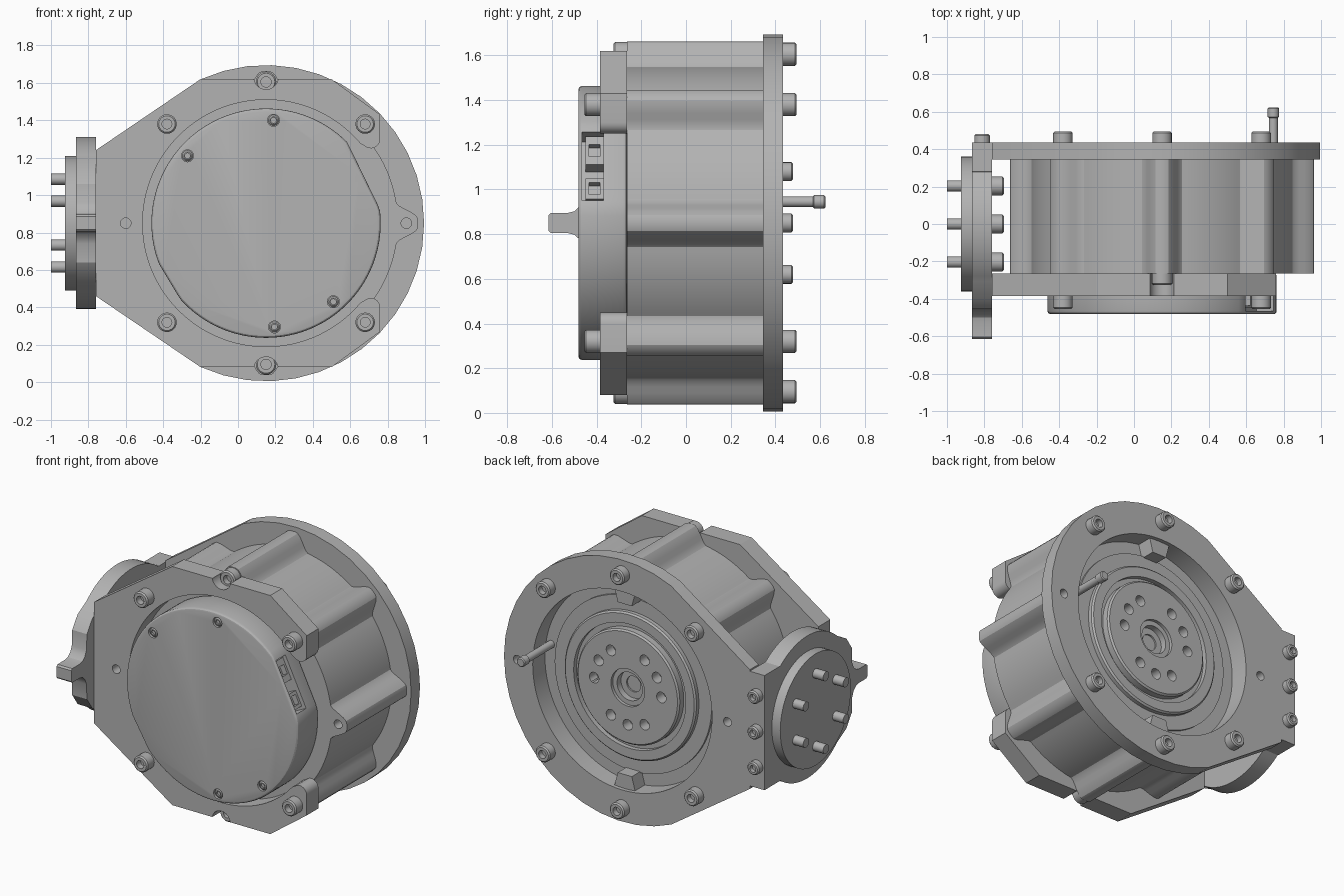
import bpy, bmesh
from math import sin, cos, radians, pi
from mathutils import Vector, Matrix

cube = bpy.data.objects.get("Cube")
if cube:
    bpy.data.objects.remove(cube)

grey = bpy.data.materials.new("machined_grey")
grey.use_nodes = True
COLOUR = (0.45, 0.45, 0.45, 1)
grey.diffuse_color = COLOUR
grey.node_tree.nodes["Principled BSDF"].inputs["Base Color"].default_value = COLOUR

CX, CZ = 0.15, 0.85          # motor axis, parallel to y
FRONT, BACK = Vector((0, -1, 0)), Vector((0, 1, 0))
LEFT, RIGHT = Vector((1, 0, 0)), Vector((-1, 0, 0))
parts = []


def finish(name, bm):
    bmesh.ops.recalc_face_normals(bm, faces=bm.faces)
    mesh = bpy.data.meshes.new(name)
    bm.to_mesh(mesh)
    bm.free()
    mesh.materials.append(grey)
    obj = bpy.data.objects.new(name, mesh)
    bpy.context.collection.objects.link(obj)
    parts.append(obj)
    return obj


def prism(name, outline, a, b, axis="y"):
    """Extrude an (x, z) outline along y, or a (y, z) outline along x."""
    place = (lambda u, v: (u, a, v)) if axis == "y" else (lambda u, v: (a, u, v))
    shift = (0, b - a, 0) if axis == "y" else (b - a, 0, 0)
    bm = bmesh.new()
    face = bm.faces.new([bm.verts.new(place(u, v)) for u, v in outline])
    ext = bmesh.ops.extrude_face_region(bm, geom=[face], use_keep_orig=True)
    moved = [g for g in ext["geom"] if isinstance(g, bmesh.types.BMVert)]
    bmesh.ops.translate(bm, verts=moved, vec=shift)
    return finish(name, bm)


def lathe(name, profile, origin, direction, steps=24):
    """Spin a (radius, height) profile about an axis."""
    bm = bmesh.new()
    verts = [bm.verts.new((r, 0, h)) for r, h in profile]
    edges = [bm.edges.new(p) for p in zip(verts, verts[1:])]
    bmesh.ops.spin(bm, geom=verts + edges, cent=(0, 0, 0), axis=(0, 0, 1),
                   angle=2 * pi, steps=steps)
    bmesh.ops.remove_doubles(bm, verts=bm.verts, dist=1e-5)
    turn = Vector((0, 0, 1)).rotation_difference(direction).to_matrix().to_4x4()
    bm.transform(Matrix.Translation(origin) @ turn)
    return finish(name, bm)


def rod(name, r, length, origin, direction, steps=24):
    return lathe(name, [(0, 0), (r, 0), (r, length), (0, length)], origin, direction, steps)


def screw(name, r, h, origin, direction):
    s = r * 0.5
    lathe(name, [(0, h * 0.4), (s, h * 0.4), (s, h), (r - 0.008, h), (r, h - 0.008),
                 (r, 0), (0, 0)], origin, direction)


def arc(r, start, end, n, cx=CX, cz=CZ):
    angles = [radians(start + (end - start) * i / n) for i in range(n + 1)]
    return [(cx + r * cos(t), cz + r * sin(t)) for t in angles]


def cut(obj, *cutters):
    for c in cutters:
        c.hide_render = True
        mod = obj.modifiers.new("cut", "BOOLEAN")
        mod.operation, mod.solver, mod.object = "DIFFERENCE", "EXACT", c
        with bpy.context.temp_override(object=obj, active_object=obj):
            bpy.ops.object.modifier_apply(modifier=mod.name)
        parts.remove(c)
        bpy.data.objects.remove(c)


def hole(r, x, z, y0, y1, steps=24):
    return rod("cutter", r, y1 - y0, (x, y0, z), BACK, steps)


# Housing with eight blended screw lobes
def housing_radius(deg):
    d = abs((deg + 22.5) % 45 - 22.5)
    t = min(max((d - 1.5) / 7.5, 0), 1)
    return 0.705 + 0.108 * (1 - t * t * (3 - 2 * t))


outline = [(CX + housing_radius(a) * cos(radians(a)), CZ + housing_radius(a) * sin(radians(a)))
           for a in [i * 1.25 for i in range(288)]]
housing = prism("motor_housing", outline, -0.265, 0.345)
cut(housing, hole(0.64, CX, CZ, 0.31, 0.5, 96), hole(0.028, 0.9, CZ, -0.4, -0.15))

# Back plate: round with straight sides running to the side flange
back = prism("back_plate", [(-0.76, 1.23)] + arc(0.845, 114.4, -114.4, 26) + [(-0.76, 0.46)],
             0.345, 0.435)
cut(back, hole(0.64, CX, CZ, 0.2, 0.6, 96), hole(0.028, 0.9, CZ, 0.2, 0.6),
    hole(0.028, -0.6, CZ, 0.2, 0.6))
for side in (1, -1):
    tab = [(-0.08, 0.66), (-0.05, 0.55), (0.05, 0.55), (0.08, 0.66)]
    prism("back_tab", [(CX + u, CZ + side * v) for u, v in tab], 0.31, 0.41)

# Front plate: open ring with two ears on one side
lower = [(-0.76, 0.46), (-0.2, 0.08), (0.5, 0.08), (0.76, 0.27)]
lower += arc(0.05, 0, 135, 8, 0.71, 0.40)
upper = [(x, 2 * CZ - z) for x, z in reversed(lower)]
plate = prism("front_plate", lower + arc(0.66, -40, -320, 80) + upper, -0.385, -0.265)
cut(plate, hole(0.028, -0.6, CZ, -0.5, -0.1), hole(0.065, CX, 1.63, -0.5, -0.1),
    hole(0.065, CX, 0.07, -0.5, -0.1))

# Front cover with flats and a rounded front rim
SLOT = radians(26)


def cover_outline(shrink):
    pts = []
    for i in range(120):
        t = radians(i * 3)
        r = 0.613
        for dist, phi in ((0.58, SLOT), (0.603, radians(211))):
            c = cos(t - phi)
            if c > 0.5:
                r = min(r, dist / c)
        pts.append((CX + (r - shrink) * cos(t), CZ + (r - shrink) * sin(t)))
    return pts


cover = prism("front_cover", cover_outline(0), -0.265, -0.482)
bevel = cover.modifiers.new("rim", "BEVEL")
bevel.width, bevel.segments, bevel.limit_method = 0.018, 3, "ANGLE"
bevel.angle_limit = radians(50)
with bpy.context.temp_override(object=cover, active_object=cover):
    bpy.ops.object.modifier_apply(modifier="rim")


def slot_box(name, d0, d1, s0, s1, y0, y1):
    """Box placed by distance from the axis and offset along the slot."""
    pts = [(d0, s0), (d1, s0), (d1, s1), (d0, s1)]
    return prism(name, [(CX + d * cos(SLOT) - s * sin(SLOT), CZ + d * sin(SLOT) + s * cos(SLOT))
                        for d, s in pts], y0, y1)


cover_screws = [(0.19, 1.40), (-0.27, 1.21), (0.51, 0.43), (0.195, 0.295)]
cut(cover, slot_box("cutter", 0.48, 0.75, -0.17, 0.17, -0.465, -0.37),
    *[hole(0.032, x, z, -0.6, -0.465) for x, z in cover_screws])
for x, z in cover_screws:
    screw("cover_screw", 0.028, 0.018, (x, -0.462, z), FRONT)
for s0, s1 in ((-0.15, -0.05), (0.02, 0.16)):
    connector = slot_box("connector", 0.47, 0.555, s0, s1, -0.45, -0.365)
    mid = (s0 + s1) / 2
    cut(connector, slot_box("cutter", 0.52, 0.6, mid - 0.03, mid + 0.03, -0.435, -0.385))

# Output rotor seen through the back opening
rotor = lathe("output_rotor", [
    (0, 0.27), (0.05, 0.27), (0.05, 0.32), (0.09, 0.32), (0.09, 0.36), (0.12, 0.36),
    (0.12, 0.38), (0.355, 0.38), (0.365, 0.37), (0.365, 0.33), (0.40, 0.33), (0.40, 0.36),
    (0.46, 0.36), (0.47, 0.35), (0.47, 0.325), (0.56, 0.325), (0.56, 0.2), (0, 0.2)],
    (CX, 0, CZ), BACK, 96)
for group in (30, 150, 270):
    for step in (-30, 0, 30):
        t = radians(group + step)
        cut(rotor, hole(0.034, CX + 0.24 * cos(t), CZ + 0.24 * sin(t), 0.31, 0.5))

# Locating pin at the back
lathe("locating_pin", [(0, 0), (0.024, 0), (0.024, 0.26), (0.03, 0.265), (0.03, 0.31),
                       (0.024, 0.316), (0, 0.316)], (0.745, 0.308, 0.945), BACK)

# Housing screws, front and back
for sx in (-0.53, 0.53):
    for sz in (-0.53, 0.53):
        screw("front_screw", 0.052, 0.07, (CX + sx, -0.385, CZ + sz), FRONT)
        screw("back_screw", 0.052, 0.06, (CX + sx, 0.435, CZ + sz), BACK)
for sz in (-0.755, 0.755):
    screw("rim_screw", 0.055, 0.06, (CX, -0.265, CZ + sz), FRONT)
    screw("back_screw", 0.052, 0.06, (CX, 0.435, CZ + sz), BACK)

# Side flange: round plate with a pointer arm in front and a straight tail at the back
half = [(0.435, 0.37), (0.28, 0.37)] + arc(0.46, 53, 132, 16, 0, 0)
half += [(-0.40, 0.29), (-0.455, 0.21), (-0.46, 0.11), (-0.475, 0.075), (-0.50, 0.052),
         (-0.53, 0.045), (-0.605, 0.045), (-0.615, 0.035)]
full = half + [(y, -z) for y, z in reversed(half)]
prism("side_flange", [(y, CZ + z) for y, z in full], -0.865, -0.76, "x")
rod("side_disc", 0.36, 0.06, (-0.865, 0, CZ), RIGHT, 64)
for i in range(6):
    t = radians(30 + 60 * i)
    y, z = 0.235 * cos(t), CZ + 0.235 * sin(t)
    rod("side_pin", 0.03, 0.075, (-0.925, y, z), RIGHT)
    screw("flange_screw", 0.05, 0.065, (-0.76, y, z), LEFT)
for dz in (-0.23, 0, 0.23):
    screw("tail_screw", 0.042, 0.045, (-0.812, 0.435, CZ + dz), BACK)

# Smooth curved walls, keep edges crisp
bpy.ops.object.select_all(action="DESELECT")
for obj in parts:
    obj.select_set(True)
bpy.context.view_layer.objects.active = parts[0]
bpy.ops.object.shade_smooth_by_angle(angle=radians(28))
